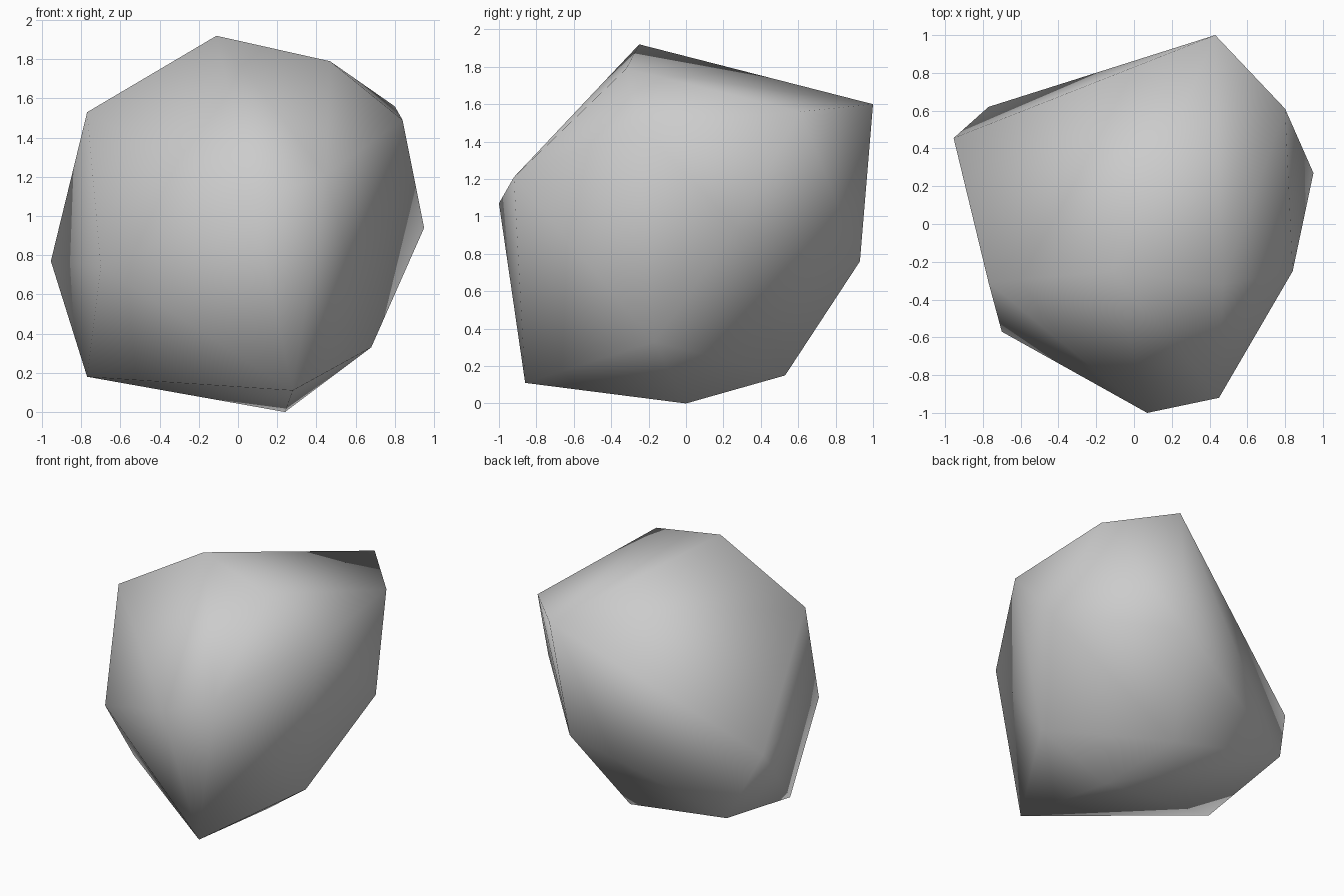
import bpy
import bmesh

# Remove the default cube only
default_cube = bpy.data.objects.get("Cube")
if default_cube:
    bpy.data.objects.remove(default_cube, do_unlink=True)


def make_material(name, colour):
    material = bpy.data.materials.new(name)
    material.use_nodes = True
    material.diffuse_color = colour
    shader = material.node_tree.nodes["Principled BSDF"]
    shader.inputs["Base Color"].default_value = colour
    return material


def make_hull(name, corners, material):
    """Wrap a convex, smoothly shaded skin around the corner points."""
    bm = bmesh.new()
    for corner in corners:
        bm.verts.new(corner)
    bmesh.ops.convex_hull(bm, input=bm.verts[:])
    loose = [vert for vert in bm.verts if not vert.link_faces]
    bmesh.ops.delete(bm, geom=loose, context="VERTS")
    bmesh.ops.recalc_face_normals(bm, faces=bm.faces[:])
    for face in bm.faces:
        face.smooth = True
    mesh = bpy.data.meshes.new(name)
    bm.to_mesh(mesh)
    bm.free()
    mesh.materials.append(material)
    rock = bpy.data.objects.new(name, mesh)
    bpy.context.collection.objects.link(rock)
    return rock


# Corners of the boulder, from the crown down to the foot
crown = [(-.11, -.25, 1.92), (.47, -.32, 1.79), (.43, 1, 1.6),
         (.8, .61, 1.56), (-.77, -.31, 1.53), (.84, -.25, 1.49)]
waist = [(.45, -.92, 1.21), (.07, -1, 1.07), (.95, .27, .94),
         (-.955, .455, .77), (.31, .93, .76), (-.7, -.57, .74)]
foot = [(.68, -.17, .33), (-.77, .62, .31), (-.77, -.13, .18),
        (.09, .53, .15), (.28, -.86, .11), (.24, 0, 0)]

# Boulder
stone_grey = make_material("stone_grey", (.6, .6, .6, 1))
make_hull("boulder", crown + waist + foot, stone_grey)
